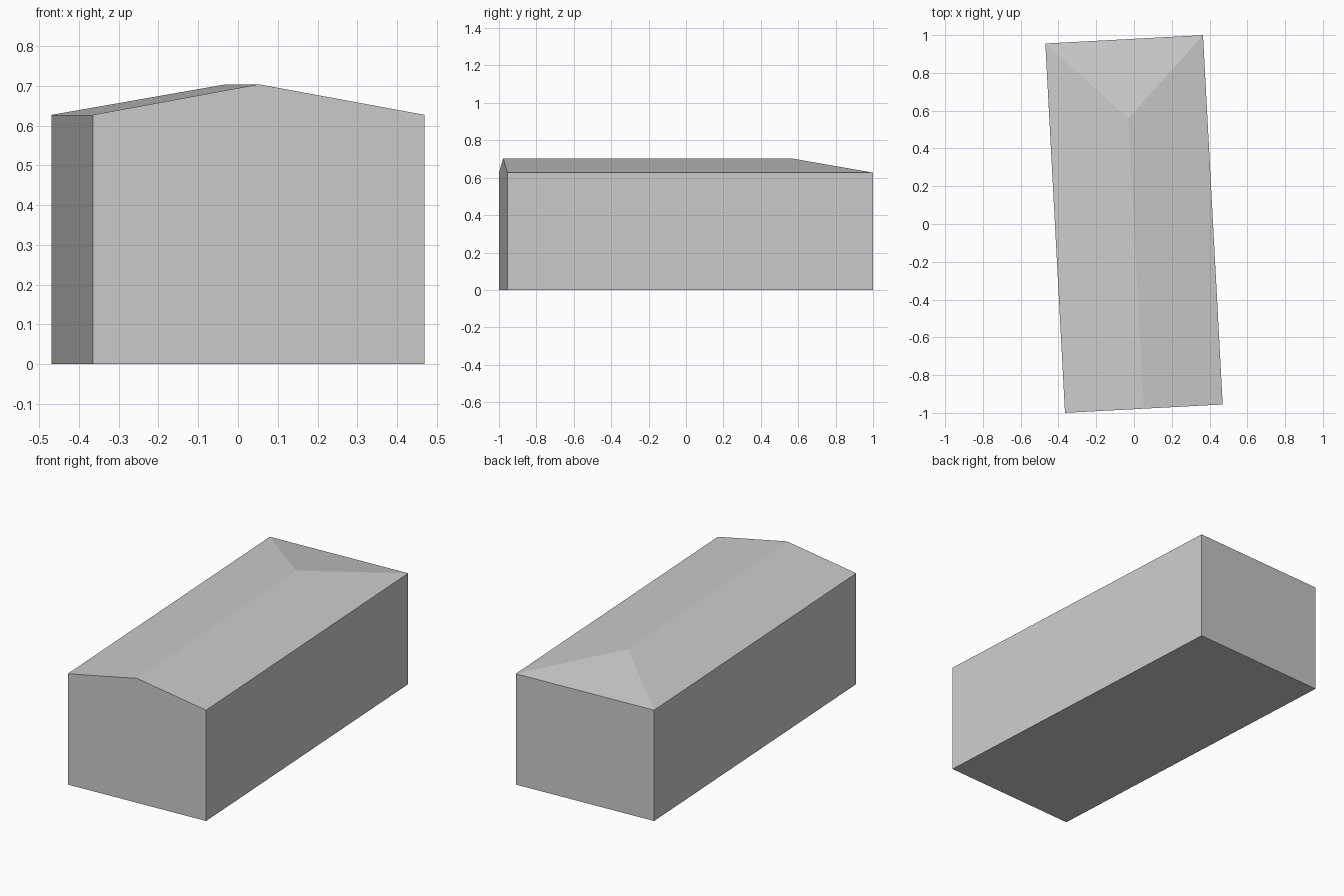
import bpy, bmesh, math

HALF_W, HALF_L = 0.418, 0.979
EAVES, RIDGE = 0.627, 0.704
TURN = math.radians(3.05)

default = bpy.data.objects.get("Cube")
if default:
    bpy.data.objects.remove(default, do_unlink=True)

grey = bpy.data.materials.new("plain grey")
grey.use_nodes = True
colour = (0.6, 0.6, 0.6, 1)
grey.diffuse_color = colour
grey.node_tree.nodes["Principled BSDF"].inputs["Base Color"].default_value = colour


def add_part(name, bm):
    bmesh.ops.recalc_face_normals(bm, faces=bm.faces)
    mesh = bpy.data.meshes.new(name)
    bm.to_mesh(mesh)
    bm.free()
    mesh.materials.append(grey)
    part = bpy.data.objects.new(name, mesh)
    part.rotation_euler.z = TURN
    bpy.context.collection.objects.link(part)


# Walls and floor: a box left open under the roof
bm = bmesh.new()
bmesh.ops.create_cube(bm, size=2)
for v in bm.verts:
    v.co = (v.co.x * HALF_W, v.co.y * HALF_L, EAVES if v.co.z > 0 else 0)
bmesh.ops.recalc_face_normals(bm, faces=bm.faces)
top = [f for f in bm.faces if f.normal.z > 0.9]
bmesh.ops.delete(bm, geom=top, context="FACES_ONLY")
add_part("walls", bm)

# Roof: gable at the front, hip of equal pitch at the back
bm = bmesh.new()
front_right, front_left, back_left, back_right = [
    bm.verts.new((x * HALF_W, y * HALF_L, EAVES))
    for x, y in ((-1, -1), (1, -1), (1, 1), (-1, 1))]
ridge_front = bm.verts.new((0, -HALF_L, RIDGE))
ridge_back = bm.verts.new((0, HALF_L - HALF_W, RIDGE))
for corners in ((front_right, front_left, ridge_front),
                (front_left, back_left, ridge_back, ridge_front),
                (back_left, back_right, ridge_back),
                (back_right, front_right, ridge_front, ridge_back)):
    bm.faces.new(corners)
# An open shell, so the underside stays off and normals point up and out
add_part("roof", bm)
